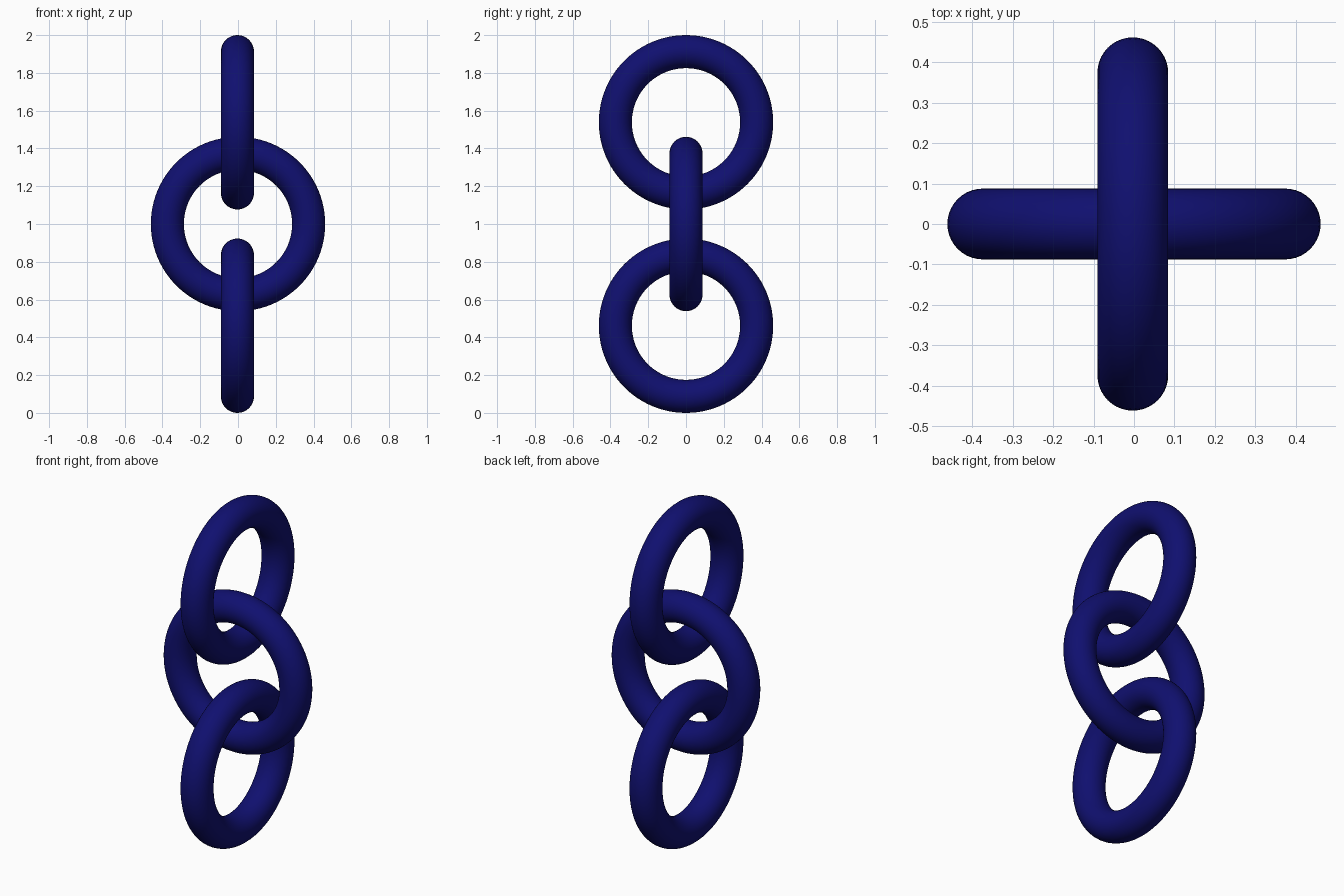
import bpy
import math

if "Cube" in bpy.data.objects:
    bpy.data.objects.remove(bpy.data.objects["Cube"])

# One dark blue for the whole chain
blue = bpy.data.materials.new("dark_blue")
blue.diffuse_color = (0.005, 0.005, 0.16, 1.0)
blue.use_nodes = True
blue.node_tree.nodes["Principled BSDF"].inputs["Base Color"].default_value = blue.diffuse_color

MAJOR, MINOR = 0.374, 0.0875
OUTER = MAJOR + MINOR


def link(name, x, z, turn):
    """Upright ring; turn rotates it about the vertical axis."""
    bpy.ops.mesh.primitive_torus_add(
        major_radius=MAJOR, minor_radius=MINOR,
        major_segments=96, minor_segments=40,
        location=(x, 0, z), rotation=(math.pi / 2, 0, turn))
    ob = bpy.context.object
    ob.name = name
    ob.data.materials.append(blue)
    bpy.ops.object.shade_smooth()
    return ob


# Three interlocked links, alternating by a quarter turn
link("bottom_link", -0.003, OUTER, math.pi / 2)
link("middle_link", 0, 1.0, 0)
link("top_link", -0.003, 2 - OUTER, math.pi / 2)
